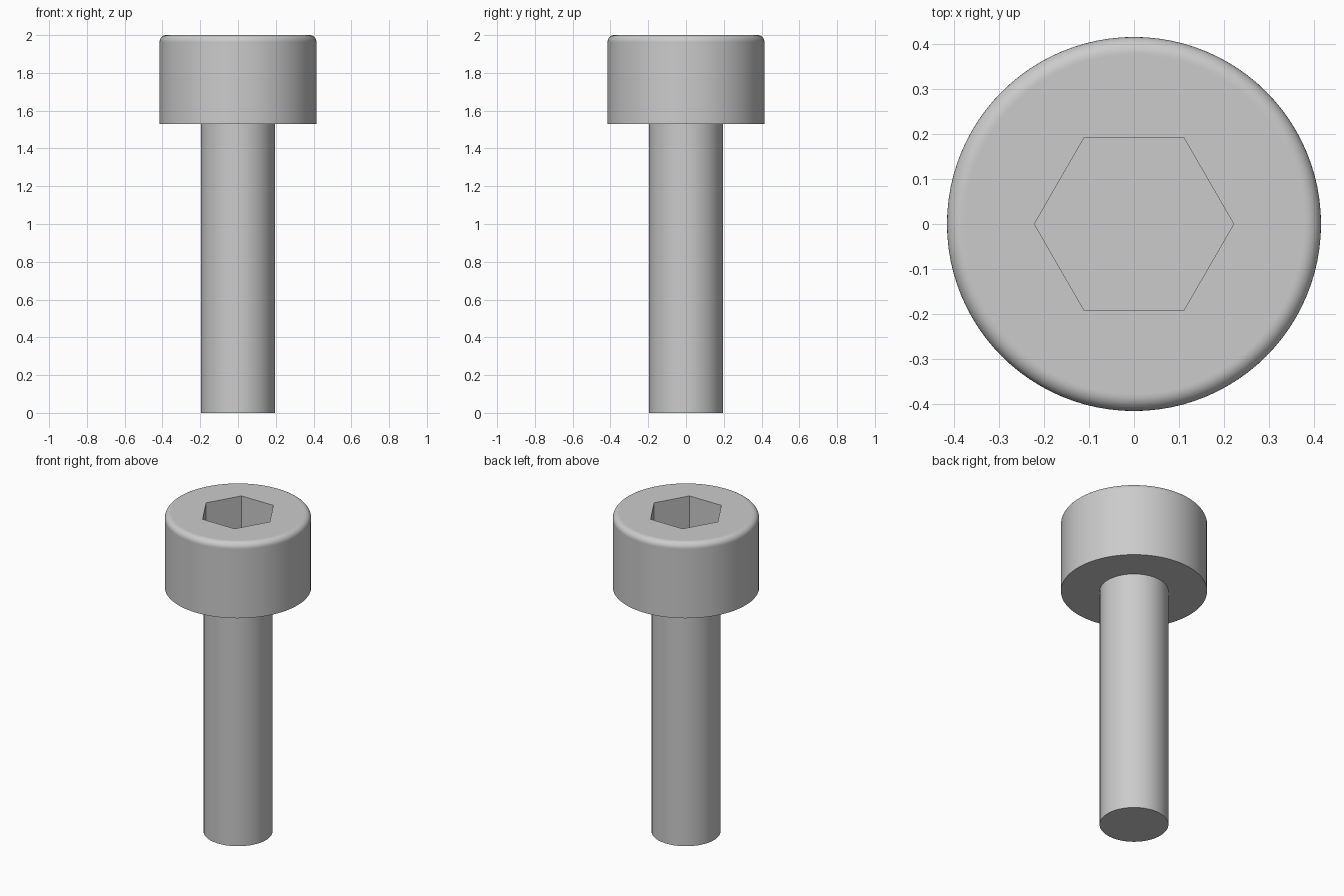
import bpy, bmesh
from math import sin, cos, pi, radians

if "Cube" in bpy.data.objects:
    bpy.data.objects.remove(bpy.data.objects["Cube"])

N = 96                       # sides around the axis (multiple of 6)
R_HEAD, R_SHANK = 0.415, 0.195
Z_HEAD, Z_TOP = 1.53, 2.0
FILLET = 0.035
HEX_FLAT = 0.1915            # half the distance across flats
SOCKET_DEPTH = 0.24

bm = bmesh.new()


def ring(radius, z):
    """Ring of vertices; radius is a function of the angle."""
    return [bm.verts.new((radius(a) * cos(a), radius(a) * sin(a), z))
            for a in (2 * pi * i / N for i in range(N))]


def circle(r):
    return lambda a: r


def hexagon(a):
    i = round(a / (2 * pi) * N) % (N // 6)
    return HEX_FLAT / cos(i * 2 * pi / N - pi / 6)


# shank and underside of the head
rings = [ring(circle(R_SHANK), 0),
         ring(circle(R_SHANK), Z_HEAD),
         ring(circle(R_HEAD), Z_HEAD),
         ring(circle(R_HEAD), Z_TOP - FILLET - 0.004)]

# rounded top edge of the head
for i in range(9):
    t = i / 8 * pi / 2
    rings.append(ring(circle(R_HEAD - FILLET + FILLET * cos(t)),
                      Z_TOP - FILLET + FILLET * sin(t)))
rings.append(ring(circle(R_HEAD - FILLET - 0.004), Z_TOP))

# hexagonal socket
rings += [ring(hexagon, Z_TOP), ring(hexagon, Z_TOP - SOCKET_DEPTH)]

# skin between the rings, then close the bottom and the socket floor
for lo, hi in zip(rings, rings[1:]):
    for i in range(N):
        j = (i + 1) % N
        bm.faces.new((lo[i], lo[j], hi[j], hi[i]))
bm.faces.new(rings[0][::-1])
bm.faces.new(rings[-1])
bmesh.ops.recalc_face_normals(bm, faces=bm.faces[:])

mesh = bpy.data.meshes.new("socket_head_screw")
bm.to_mesh(mesh)
bm.free()
screw = bpy.data.objects.new("socket_head_screw", mesh)
bpy.context.collection.objects.link(screw)
bpy.context.view_layer.objects.active = screw
screw.select_set(True)
bpy.ops.object.shade_smooth_by_angle(angle=radians(30))
